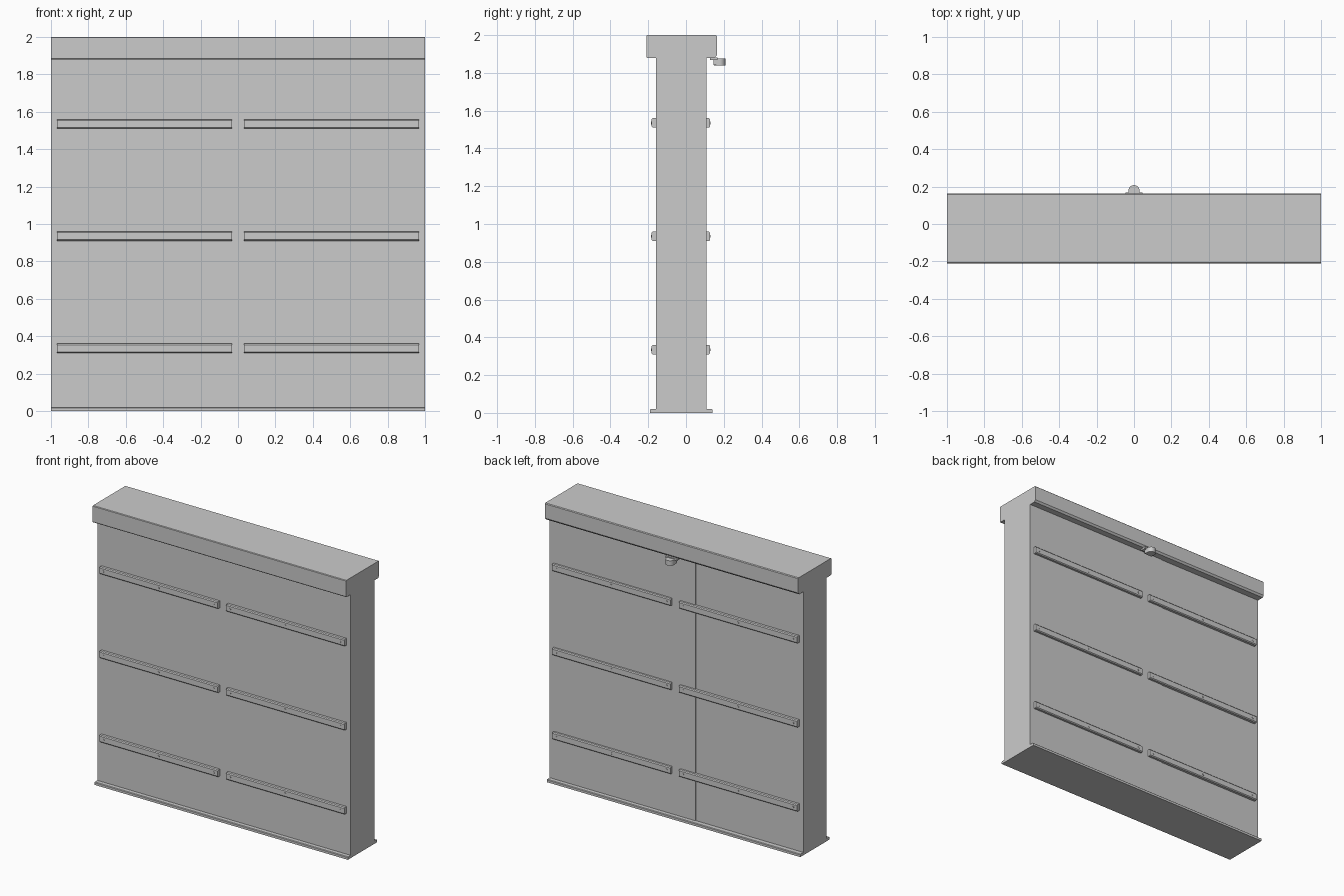
import bpy, bmesh, math
from mathutils import Matrix

if "Cube" in bpy.data.objects:
    bpy.data.objects.remove(bpy.data.objects["Cube"])


def extrude_x(name, profile, x0, x1):
    """Prism: closed (y, z) profile extruded from x0 to x1."""
    bm = bmesh.new()
    face = bm.faces.new([bm.verts.new((x0, y, z)) for y, z in profile])
    ext = bmesh.ops.extrude_face_region(bm, geom=[face])
    verts = [g for g in ext["geom"] if isinstance(g, bmesh.types.BMVert)]
    bmesh.ops.translate(bm, verts=verts, vec=(x1 - x0, 0, 0))
    return finish(name, bm)


def cylinder(name, loc, radius, depth, along_y=False, segments=16):
    bm = bmesh.new()
    m = Matrix.Translation(loc)
    if along_y:
        m = m @ Matrix.Rotation(math.pi / 2, 4, 'X')
    bmesh.ops.create_cone(bm, cap_ends=True, segments=segments, radius1=radius,
                          radius2=radius, depth=depth, matrix=m)
    return finish(name, bm)


def finish(name, bm):
    bmesh.ops.recalc_face_normals(bm, faces=bm.faces)
    mesh = bpy.data.meshes.new(name)
    bm.to_mesh(mesh)
    bm.free()
    obj = bpy.data.objects.new(name, mesh)
    bpy.context.collection.objects.link(obj)
    return obj


def rect(y0, y1, z0, z1):
    return [(y0, z0), (y1, z0), (y1, z1), (y0, z1)]


# Wall core, with the rear panel stepping out slightly at x = -0.15
FRONT, BACK = -0.158, 0.108
bm = bmesh.new()
plan = [(-1, FRONT), (1, FRONT), (1, BACK), (-0.15, BACK),
        (-0.15, BACK - 0.004), (-1, BACK - 0.004)]
face = bm.faces.new([bm.verts.new((x, y, 0.02)) for x, y in plan])
ext = bmesh.ops.extrude_face_region(bm, geom=[face])
bmesh.ops.translate(bm, vec=(0, 0, 1.86),
                    verts=[g for g in ext["geom"] if isinstance(g, bmesh.types.BMVert)])
finish("wall_panel", bm)

# Base plate and top cap
extrude_x("base_plate", [(-0.19, 0), (0.14, 0), (0.14, 0.016), (0.136, 0.02),
                         (-0.186, 0.02), (-0.19, 0.016)], -1, 1)
extrude_x("top_cap", [(-0.21, 1.885), (-0.206, 1.88), (0.152, 1.88), (0.163, 1.893),
                      (0.163, 1.995), (0.158, 2.0), (-0.206, 2.0), (-0.21, 1.996)], -1, 1)

# Protective rails with screws, three rows by two columns on each face
for side, wall, sign in (("front", FRONT, -1), ("back", BACK - 0.004, 1)):
    for z in (0.335, 0.935, 1.535):
        for cx in (-0.5, 0.5):
            y1, y2 = wall + sign * 0.018, wall + sign * 0.024
            profile = [(wall, z - 0.025), (y1, z - 0.025), (y2, z - 0.019),
                       (y2, z + 0.019), (y1, z + 0.025), (wall, z + 0.025)]
            extrude_x(side + "_rail", profile, cx - 0.467, cx + 0.467)
            for dx in (-0.435, 0, 0.435):
                cylinder(side + "_rail_screw", (cx + dx, y2, z), 0.007, 0.005, True, 12)

# Small lamp under the rear edge of the cap
extrude_x("lamp_mount", rect(0.128, 0.168, 1.868, 1.882), -0.045, 0.045)
extrude_x("lamp_arm", rect(0.145, 0.18, 1.842, 1.872), -0.03, 0.03)
lamp = cylinder("lamp_head", (0, 0.178, 1.857), 0.03, 0.036, segments=24)
for poly in lamp.data.polygons:
    poly.use_smooth = abs(poly.normal.z) < 0.5
